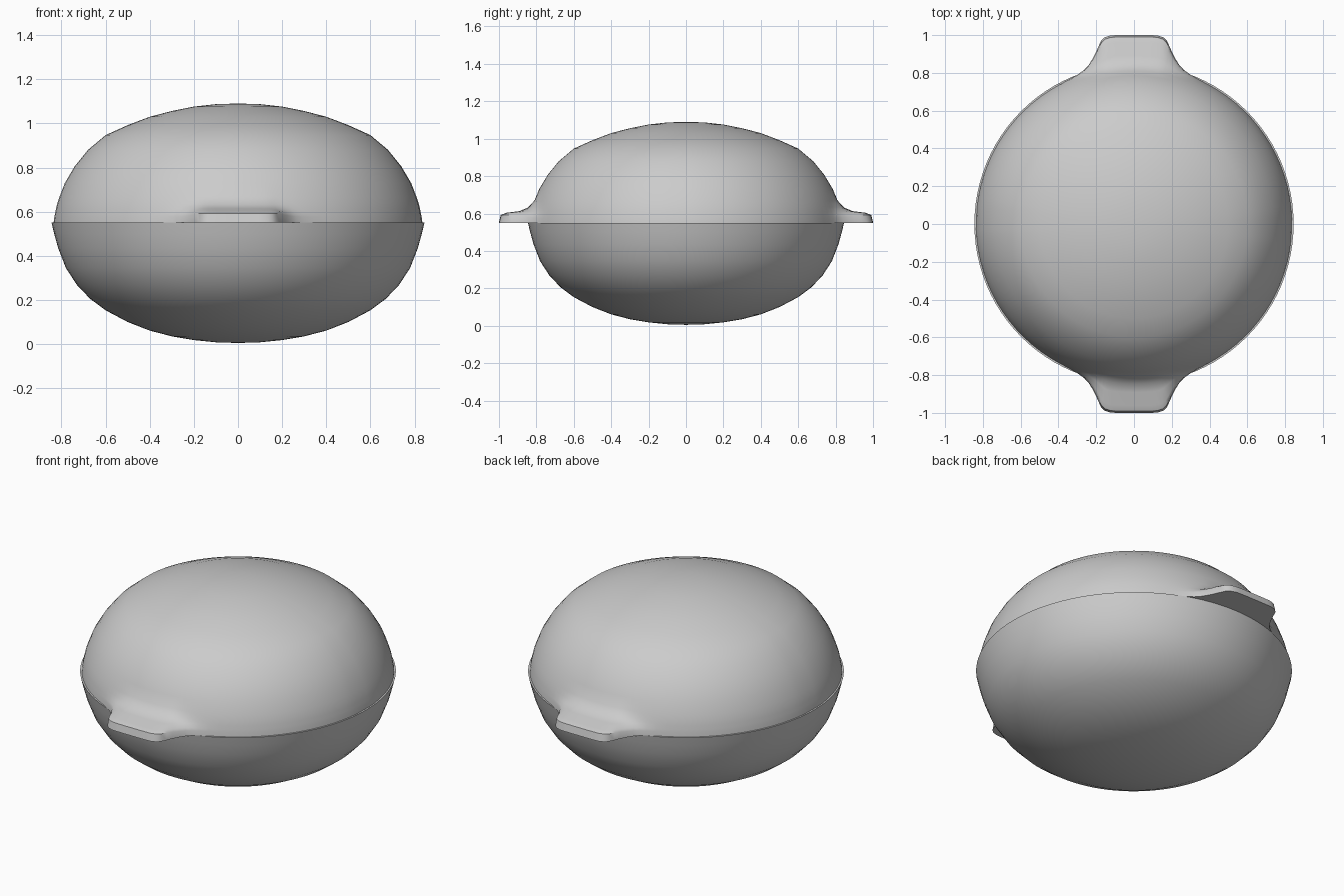
import bpy, bmesh, math

if "Cube" in bpy.data.objects:
    bpy.data.objects.remove(bpy.data.objects["Cube"])

def interp(x, pts):
    # smooth-step interpolation through (x, value) points
    for (x0, a), (x1, b) in zip(pts, pts[1:]):
        if x <= x1:
            return a + (b - a) * (x - x0) / (x1 - x0)
    return pts[-1][1]

def lathe(name, angles, profile_at):
    # closed turn of a profile that starts and ends on the z axis
    bm = bmesh.new()
    cols, n = [], len(profile_at(0))
    top = bm.verts.new((0, 0, profile_at(0)[0][1]))
    end = bm.verts.new((0, 0, profile_at(0)[-1][1]))
    for a in angles:
        p = profile_at(a)
        cols.append([bm.verts.new((r * math.sin(a), -r * math.cos(a), z)) for r, z in p[1:-1]])
    for c, d in zip(cols, cols[1:] + cols[:1]):
        bm.faces.new((top, c[0], d[0]))
        bm.faces.new((end, d[-1], c[-1]))
        for i in range(n - 3):
            bm.faces.new((c[i], c[i + 1], d[i + 1], d[i]))
    bmesh.ops.recalc_face_normals(bm, faces=bm.faces[:])
    me = bpy.data.meshes.new(name)
    bm.to_mesh(me)
    bm.free()
    ob = bpy.data.objects.new(name, me)
    bpy.context.collection.objects.link(ob)
    bpy.ops.object.select_all(action='DESELECT')
    ob.select_set(True)
    bpy.context.view_layer.objects.active = ob
    bpy.ops.object.shade_smooth_by_angle(angle=math.radians(40))
    return ob

# bowl: outer wall from the bottom up, rim, inner wall back down
outer = [(0, .005), (.1, .008), (.2, .018), (.3, .035), (.4, .061), (.5, .1), (.6, .153), (.67, .205),
         (.73, .268), (.78, .345), (.815, .435), (.833, .5), (.845, .55)]
inner = [(r * .94, .55 - (.55 - z) * .93) for r, z in reversed(outer)]
lathe("bowl", [math.tau * i / 96 for i in range(96)], lambda a: outer + inner)

# lid: dome profile blended into a tab profile at the front and back
dome = [(0, 1.09), (.1, 1.087), (.2, 1.076), (.3, 1.056), (.4, 1.03), (.5, .992), (.6, .947), (.68, .88),
        (.74, .806), (.785, .73), (.81, .665), (.82, .635), (.826, .61), (.83, .59), (.833, .575), (.836, .55)]
tab = dome[:10] + [(.81, .67), (.845, .632), (.89, .613), (.96, .604), (.99, .592), (1.0, .55)]
dome_in = [(r * .94, .55 + (z - .55) * .93) for r, z in reversed(dome)]
# tab reach by angle in degrees off the y axis
reach = [(0, 1.0), (4, 1.0024), (7, 1.006), (9, 1.0), (10.2, .985), (11.4, .957), (12.7, .927), (14.2, .9),
         (16, .874), (18, .857), (20.5, .846), (24, .838), (28, .836), (90, .836)]

def lid_profile(a):
    off = abs(math.degrees(math.asin(math.sin(a))))
    w = (interp(off, reach) - .836) / .164
    blend = [(r0 + (r1 - r0) * w, z0 + (z1 - z0) * min(w * 1.3, 1)) for (r0, z0), (r1, z1) in zip(dome, tab)]
    return blend + dome_in

quarter = [0, 2, 4, 5.5, 7, 8, 9, 10.2, 11.4, 12.7, 14.2, 16, 18, 20.5, 24, 28] + list(range(32, 91, 4))
half = [-d for d in quarter[:0:-1]] + quarter[:-1]
angles = [math.radians(d + s) for s in (0, 180) for d in half]
lathe("lid_with_tabs", angles, lid_profile)
